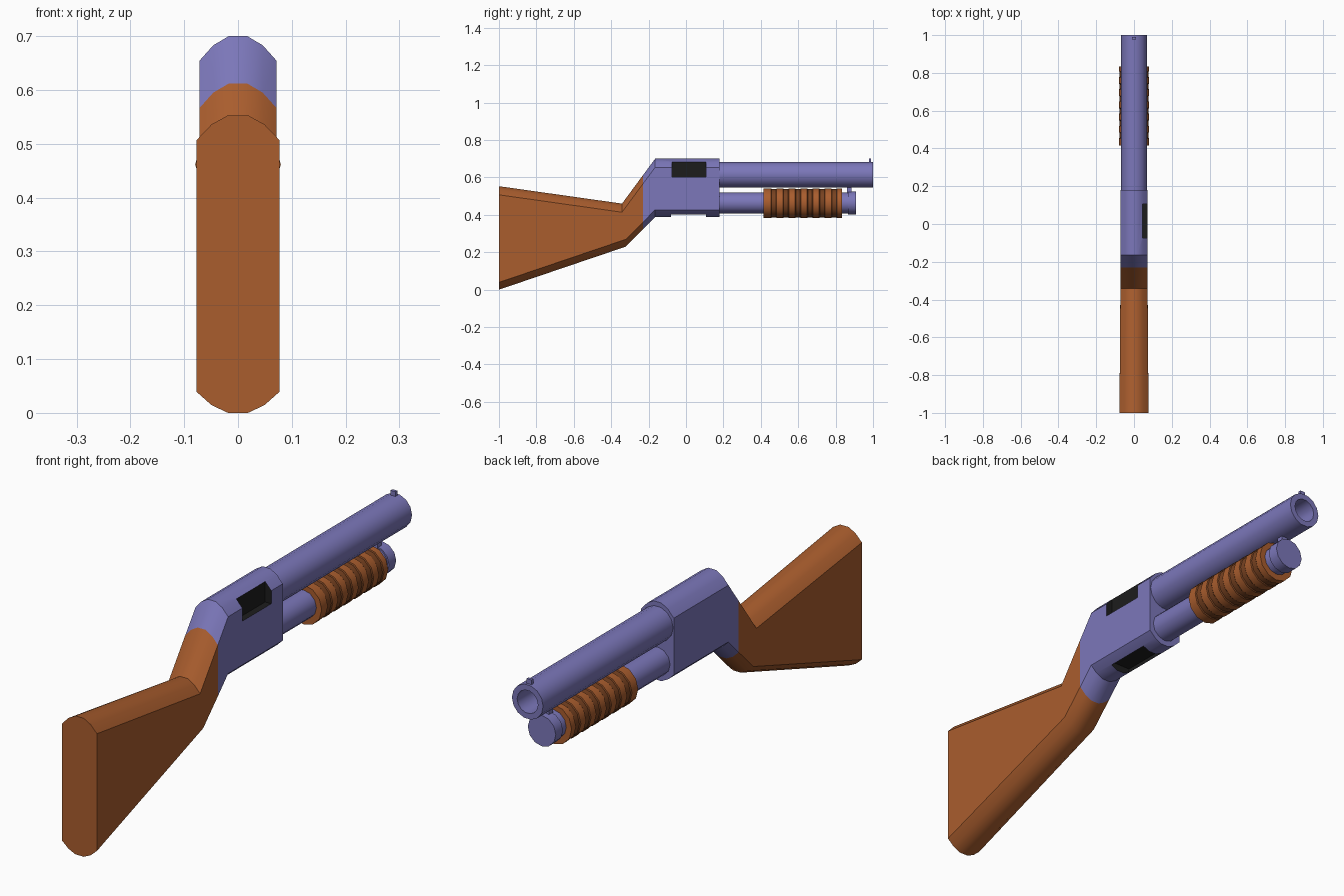
import bpy, bmesh, math

if "Cube" in bpy.data.objects:
    bpy.data.objects.remove(bpy.data.objects["Cube"])


def material(name, rgb):
    m = bpy.data.materials.new(name)
    m.diffuse_color = (*rgb, 1)
    m.use_nodes = True
    m.node_tree.nodes["Principled BSDF"].inputs["Base Color"].default_value = m.diffuse_color
    return m


STEEL = material("blued_steel", (0.20, 0.185, 0.49))
WOOD = material("wood", (0.40, 0.11, 0.027))
DARK_WOOD = material("groove_wood", (0.19, 0.055, 0.015))
BLACK = material("port_black", (0.012, 0.012, 0.012))


def finish(name, bm, mats, smooth=True):
    bmesh.ops.recalc_face_normals(bm, faces=bm.faces)
    me = bpy.data.meshes.new(name)
    bm.to_mesh(me)
    bm.free()
    for m in mats:
        me.materials.append(m)
    ob = bpy.data.objects.new(name, me)
    bpy.context.collection.objects.link(ob)
    if smooth:
        shade(ob)
    return ob


def shade(ob):
    bpy.ops.object.select_all(action='DESELECT')
    ob.select_set(True)
    bpy.context.view_layer.objects.active = ob
    bpy.ops.object.shade_smooth_by_angle(angle=math.radians(36))


def section(w, y_top, z_top, y_bot, z_bot):
    """Slab cross-section with rounded top and bottom."""
    arc = [(0.24, 0), (0.64, 0.017), (1, 0.046)]
    top = [(-x * w, y_top, z_top - d) for x, d in reversed(arc)]
    top += [(x * w, y_top, z_top - d) for x, d in arc]
    bot = [(x * w, y_bot, z_bot + d * 0.85) for x, d in reversed(arc)]
    bot += [(-x * w, y_bot, z_bot + d * 0.85) for x, d in arc]
    return top + bot


def loft(name, stations, mats):
    bm = bmesh.new()
    rings = [[bm.verts.new(p) for p in section(*s)] for s in stations]
    for a, b in zip(rings, rings[1:]):
        for i in range(len(a)):
            j = (i + 1) % len(a)
            bm.faces.new((a[i], a[j], b[j], b[i]))
    bm.faces.new(rings[0])
    bm.faces.new(rings[-1])
    return finish(name, bm, mats)


def lathe(name, z, profile, mats, slots=None, sides=12):
    """Revolve (radius, y) points about a y-parallel axis at height z."""
    bm = bmesh.new()
    rings = []
    for r, y in profile:
        ts = [2 * math.pi * i / sides for i in range(sides)]
        rings.append([bm.verts.new((r * math.cos(t), y, z + r * math.sin(t)))
                      for t in ts])
    for k, (a, b) in enumerate(zip(rings, rings[1:])):
        for i in range(sides):
            j = (i + 1) % sides
            f = bm.faces.new((a[i], a[j], b[j], b[i]))
            f.material_index = slots[k] if slots else 0
    bm.faces.new(rings[0])
    bm.faces.new(rings[-1])
    return finish(name, bm, mats)


def box(name, lo, hi, mats, slot=0):
    bm = bmesh.new()
    bmesh.ops.create_cube(bm, size=1)
    for v in bm.verts:
        v.co = [(a + b) / 2 + c * (b - a) for a, b, c in zip(lo, hi, v.co)]
    for f in bm.faces:
        f.material_index = slot
    return finish(name, bm, mats, smooth=False)


# Stock and receiver share the joint section
joint = (0.072, -0.23, 0.612, -0.23, 0.322)
loft("stock", [(0.077, -1, 0.553, -1, 0.0),
               (0.072, -0.342, 0.46, -0.322, 0.23), joint], [WOOD])
receiver = loft("receiver", [joint, (0.072, -0.165, 0.70, -0.165, 0.388),
                             (0.072, 0.18, 0.70, 0.18, 0.388)], [STEEL, BLACK])

# Ejection port and loading port, cut as black-lined recesses
ports = {"ejection_cutter": ((0.045, -0.075, 0.602), (0.12, 0.107, 0.75)),
         "loading_cutter": ((-0.043, -0.08, 0.30), (0.043, 0.107, 0.415))}
for name, (lo, hi) in ports.items():
    cutter = box(name, lo, hi, [STEEL, BLACK], 1)
    cutter.hide_render = True
    mod = receiver.modifiers.new(name, 'BOOLEAN')
    mod.operation = 'DIFFERENCE'
    mod.solver = 'EXACT'
    mod.object = cutter
    bpy.ops.object.select_all(action='DESELECT')
    receiver.select_set(True)
    bpy.context.view_layer.objects.active = receiver
    bpy.ops.object.modifier_apply(modifier=mod.name)
    bpy.data.objects.remove(cutter)
shade(receiver)

# Barrel with open bore, and front sight
lathe("barrel", 0.614, [(0.069, 0.17), (0.069, 1), (0.046, 1), (0.046, 0.6)],
      [STEEL], sides=14)
box("front_sight", (-0.011, 0.978, 0.675), (0.011, 0.99, 0.70), [STEEL])

# Magazine tube, end cap and barrel lug
lathe("magazine_tube", 0.464, [(0.056, 0.17), (0.056, 0.87)], [STEEL])
lathe("magazine_cap", 0.464, [(0.062, 0.865), (0.062, 0.91)], [STEEL])
box("barrel_lug", (-0.014, 0.86, 0.50), (0.014, 0.885, 0.56), [STEEL])

# Grooved sliding fore-end
START, END, GROOVES = 0.415, 0.835, 6
pitch = (END - START) / (GROOVES + 0.5)
profile, slots = [(0.0795, START)], []
for i in range(GROOVES):
    y = START + pitch * (i + 0.6)
    profile += [(0.0795, y), (0.076, y + 0.004),
                (0.076, y + pitch * 0.42), (0.0795, y + pitch * 0.42 + 0.004)]
    slots += [0, 1, 1, 1]
profile.append((0.0795, END))
slots.append(0)
lathe("fore_end", 0.462, profile, [WOOD, DARK_WOOD], slots)
